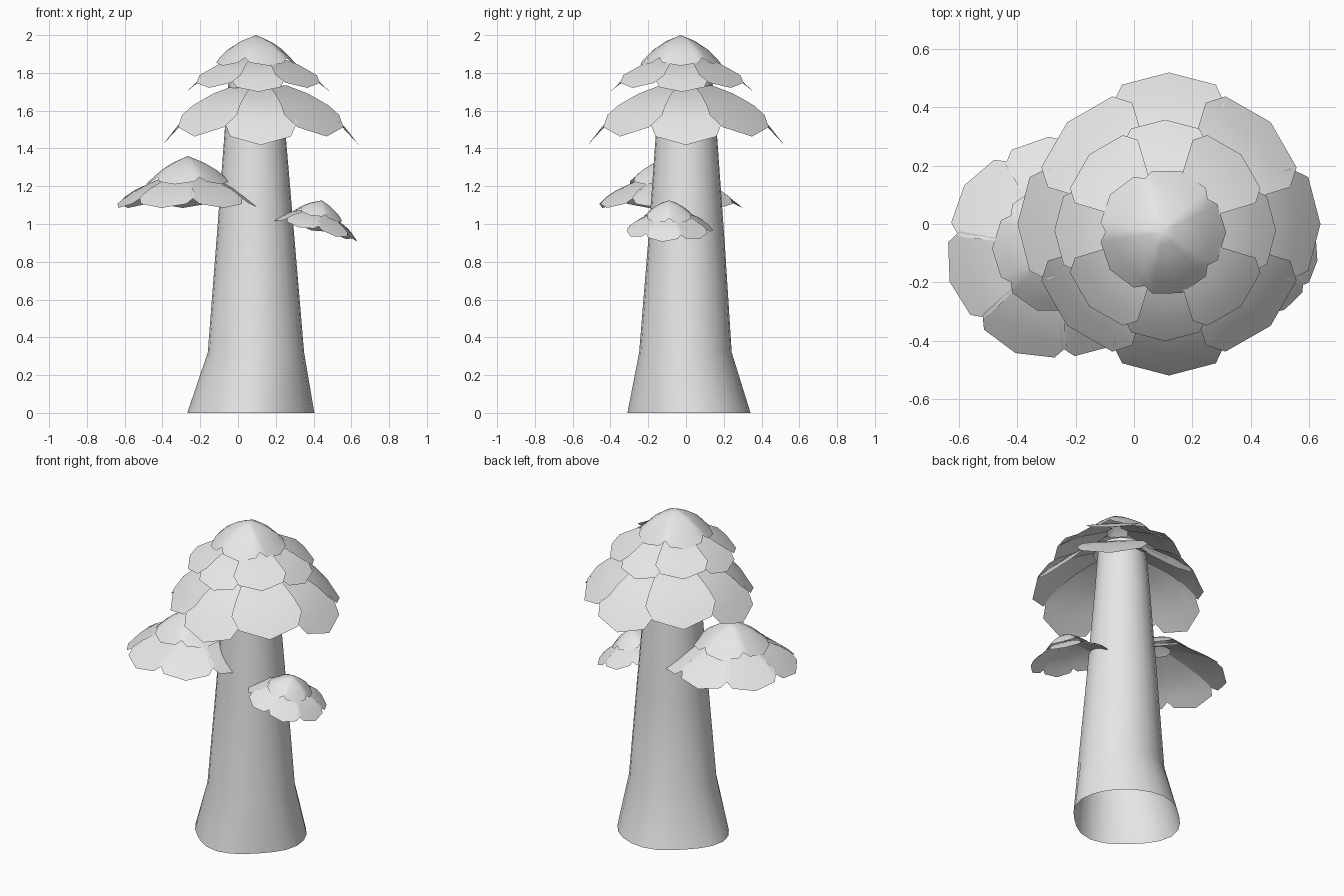
import bpy, bmesh
from math import sin, cos, pi, radians
from mathutils import Matrix

old = bpy.data.objects.get("Cube")
if old:
    bpy.data.objects.remove(old, do_unlink=True)

# Single plain grey for the whole tree
grey = bpy.data.materials.new("plain_grey")
grey.use_nodes = True
grey.diffuse_color = (0.8, 0.8, 0.8, 1)
for node in grey.node_tree.nodes:
    if node.type == 'BSDF_PRINCIPLED':
        node.inputs["Base Color"].default_value = (0.8, 0.8, 0.8, 1)


def finish(name, bm, matrix=None):
    """Turn a bmesh into a smooth shaded grey object."""
    if matrix:
        bm.transform(matrix)
    mesh = bpy.data.meshes.new(name)
    bm.to_mesh(mesh)
    bm.free()
    mesh.materials.append(grey)
    obj = bpy.data.objects.new(name, mesh)
    bpy.context.collection.objects.link(obj)
    bpy.ops.object.select_all(action='DESELECT')
    obj.select_set(True)
    bpy.context.view_layer.objects.active = obj
    bpy.ops.object.shade_smooth_by_angle(angle=radians(50))


def height_at(profile, r):
    """Interpolate the height of a (radius, height) profile."""
    for (ra, za), (rb, zb) in zip(profile, profile[1:]):
        if r <= rb:
            break
    return za + (zb - za) * (r - ra) / (rb - ra)


def leaf_ring(name, profile, count, matrix, styles, flatness, start=0, rows=5):
    """Ring of blunt leaves bent along a profile.
    Each style is (width, length, drop) and the styles alternate.
    Flatness 0 wraps leaves round the ring, 1 keeps them straight across."""
    bm = bmesh.new()
    r0, r1 = profile[0][0], profile[-1][0]
    # Across the leaf: angle fraction and how far the edge reaches
    columns = [(-1, .88), (-.75, .97), (0, 1), (.75, .97), (1, .88)]
    for i in range(count):
        width, length, drop = styles[i % len(styles)]
        grid = []
        for u, reach in columns:
            offset = u * width * pi / count
            a = start + 2 * pi * i / count + offset
            lift = 1 - flatness * (1 - cos(offset))
            line = []
            for j in range(rows + 1):
                r = r0 + (r1 * length * reach - r0) * j / rows
                z = height_at(profile, r * lift) - drop
                line.append(bm.verts.new((r * cos(a), r * sin(a), z)))
            grid.append(line)
        for left, right in zip(grid, grid[1:]):
            for j in range(rows):
                bm.faces.new((left[j], left[j + 1], right[j + 1], right[j]))
    # Caps start at radius zero, so weld their leaves together
    if r0 == 0:
        bmesh.ops.remove_doubles(bm, verts=bm.verts, dist=0.0005)
    finish(name, bm, matrix)


# Trunk: open tapering tube whose foot flares into roots
# (height, centre x, centre y, half width x, half width y, root, back root)
sections = [(0, .067, .015, .321, .311, .045, .09), (.32, .095, -.003, .255, .245, 0, 0),
            (.9, .093, .002, .208, .203, 0, 0), (1.5, .09, .002, .16, .16, 0, 0),
            (1.78, .09, 0, .138, .138, 0, 0)]
SIDES = 24
bm = bmesh.new()
rings = []
for z, cx, cy, rx, ry, root, back_root in sections:
    ring = []
    for i in range(SIDES):
        a = 2 * pi * i / SIDES
        k = 1 + root * cos(4 * a) + back_root * max(0, cos(a - pi / 4)) ** 8
        ring.append(bm.verts.new((cx + rx * k * cos(a), cy + ry * k * sin(a), z)))
    rings.append(ring)
for low, high in zip(rings, rings[1:]):
    for i in range(SIDES):
        n = (i + 1) % SIDES
        bm.faces.new((low[i], low[n], high[n], high[i]))
finish("trunk", bm)

# Crown: two rings of leaves below a cap, wide leaves over narrow ones
leaf_ring("crown_lower_leaves",
          [(.14, 1.73), (.24, 1.69), (.34, 1.63), (.43, 1.545), (.52, 1.43)],
          8, Matrix.Translation((.12, 0, 0)), [(1.1, 1, .012), (1.25, .95, 0)], .75)
leaf_ring("crown_middle_leaves",
          [(.06, 1.9), (.2, 1.845), (.3, 1.785), (.38, 1.71)],
          8, Matrix.Translation((.107, -.022, 0)), [(1.1, 1, .01), (1.25, .97, 0)], .75)
leaf_ring("crown_cap",
          [(0, 2), (.075, 1.968), (.145, 1.92), (.22, 1.838)],
          5, Matrix.Translation((.096, -.028, 0)), [(1, 1, 0)], .35)


def side_cluster(name, matrix):
    """Small bunch of foliage: a leaf ring with a cap on top."""
    leaf_ring(name + "_leaves",
              [(.06, .18), (.16, .14), (.27, .085), (.385, -.005)],
              7, matrix, [(1.06, 1, 0)], .7, start=radians(197))
    leaf_ring(name + "_cap",
              [(0, .27), (.08, .235), (.15, .19), (.222, .12)],
              5, matrix, [(1, 1, 0)], .35, start=radians(180))


side_cluster("right_cluster", Matrix.Translation((-.265, -.085, 1.09)))
side_cluster("left_cluster",
             Matrix.Translation((.405, -.09, .965))
             @ Matrix.Rotation(radians(14), 4, 'Y') @ Matrix.Scale(.61, 4))
